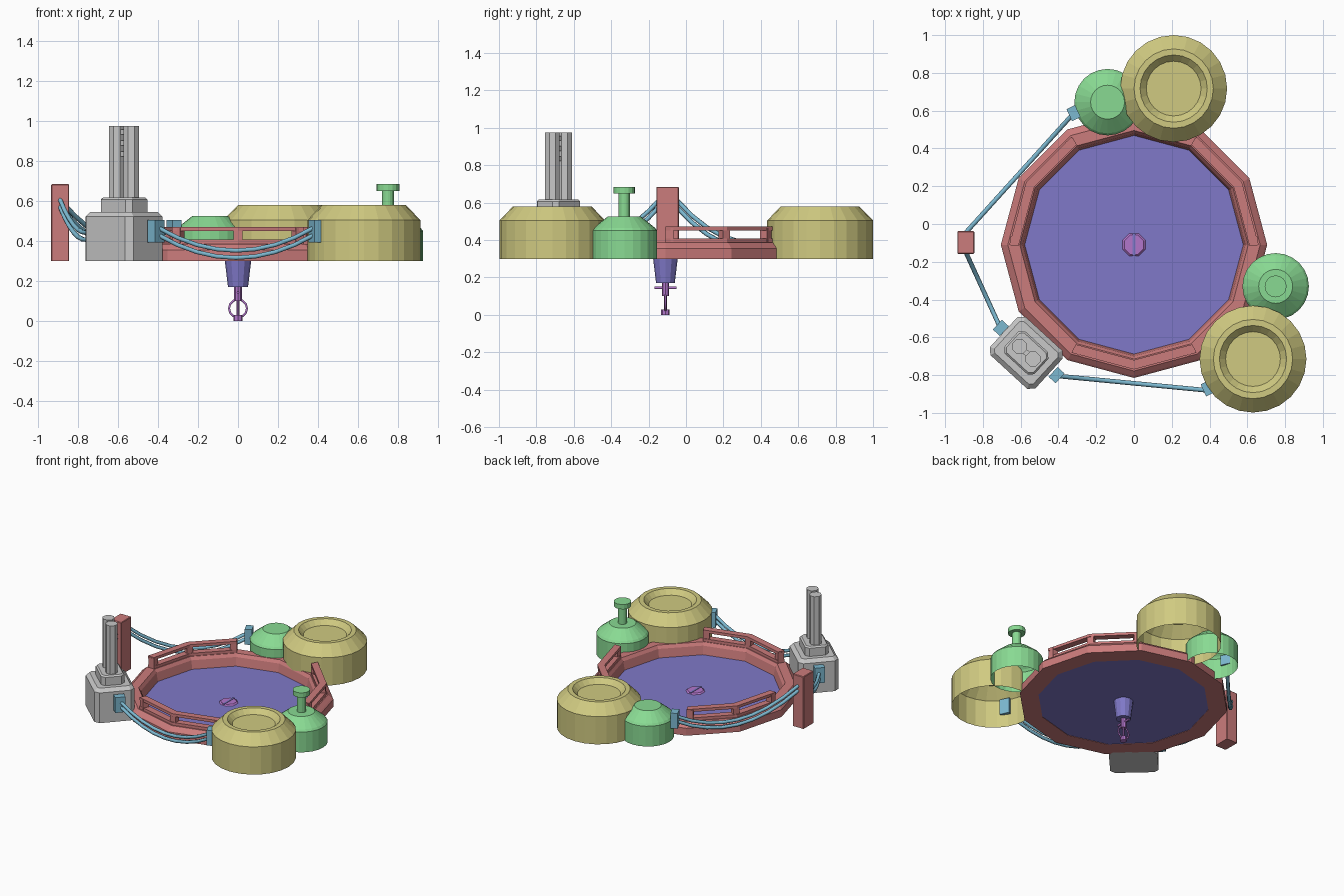
import bpy, bmesh, math
from mathutils import Matrix, Vector

if "Cube" in bpy.data.objects:
    bpy.data.objects.remove(bpy.data.objects["Cube"])

CX, CY = 0.0, -0.11   # centre of the dish


def mat(name, rgb):
    m = bpy.data.materials.new(name)
    m.diffuse_color = (*rgb, 1)
    m.use_nodes = True
    m.node_tree.nodes["Principled BSDF"].inputs["Base Color"].default_value = m.diffuse_color
    return m


RED = mat("coral_red", (0.60, 0.20, 0.20))
VIOLET = mat("violet", (0.215, 0.19, 0.58))
YELLOW = mat("straw_yellow", (0.63, 0.59, 0.22))
GREEN = mat("leaf_green", (0.25, 0.70, 0.29))
BLUE = mat("cable_blue", (0.20, 0.48, 0.63))
GREY = mat("light_grey", (0.58, 0.58, 0.58))
PINK = mat("orchid", (0.45, 0.18, 0.60))


def finish(name, bm, material, loc=(0, 0, 0), rot=0.0):
    bmesh.ops.recalc_face_normals(bm, faces=bm.faces)
    me = bpy.data.meshes.new(name)
    bm.to_mesh(me)
    bm.free()
    me.materials.append(material)
    ob = bpy.data.objects.new(name, me)
    ob.location = loc
    ob.rotation_euler.z = math.radians(rot)
    bpy.context.collection.objects.link(ob)
    return ob


def lathe(name, profile, n, material, loc, start=0, closed=False, arc=None):
    """Spin (radius, z) points; arc = number of steps for a partial sweep."""
    bm = bmesh.new()
    steps = n if arc is None else arc + 1
    rows = []
    for i in range(steps):
        a = math.radians(start) + 2 * math.pi * i / n
        rows.append([bm.verts.new((r * math.cos(a), r * math.sin(a), z)) for r, z in profile])
    m = len(profile)
    for i in range(steps if arc is None else arc):
        p, q = rows[i], rows[(i + 1) % steps]
        for j in range(m if closed else m - 1):
            k = (j + 1) % m
            bm.faces.new((p[j], q[j], q[k], p[k]))
    if arc is not None:
        bm.faces.new(rows[0])
        bm.faces.new(rows[-1])
    bmesh.ops.remove_doubles(bm, verts=bm.verts, dist=1e-5)
    return finish(name, bm, material, loc)


def box(name, size, loc, material, rot=0.0, corner=0.0, top=0.0):
    """Box with optional chamfers on its upright corners and top rim."""
    bm = bmesh.new()
    bmesh.ops.create_cube(bm, size=1, matrix=Matrix.Diagonal((*size, 1)))
    if corner:
        up = [e for e in bm.edges if abs(e.verts[0].co.z - e.verts[1].co.z) > 1e-4]
        bmesh.ops.bevel(bm, geom=up, offset=corner, segments=1, affect='EDGES')
    if top:
        rim = [e for e in bm.edges if all(v.co.z > size[2] / 2 - 1e-4 for v in e.verts)]
        bmesh.ops.bevel(bm, geom=rim, offset=top, segments=1, affect='EDGES')
    return finish(name, bm, material, loc, rot)


def tube(name, pts, radius, material, cyclic=False):
    cu = bpy.data.curves.new(name, 'CURVE')
    cu.dimensions = '3D'
    cu.bevel_depth = radius
    cu.bevel_resolution = 1
    cu.use_fill_caps = True
    sp = cu.splines.new('POLY')
    sp.points.add(len(pts) - 1)
    for p, co in zip(sp.points, pts):
        p.co = (*co, 1)
    sp.use_cyclic_u = cyclic
    cu.materials.append(material)
    ob = bpy.data.objects.new(name, cu)
    bpy.context.collection.objects.link(ob)
    return ob


# Dish floor and twelve-sided rim
C = (CX, CY, 0)
lathe("dish_floor", [(0, 0.303), (0.585, 0.303)], 12, VIOLET, C)
lathe("dish_rim", [(0.578, 0.30), (0.705, 0.30), (0.705, 0.355), (0.695, 0.365),
                   (0.668, 0.387), (0.605, 0.387), (0.59, 0.365)], 12, RED, C, closed=True)

# Guard rails: three spans of two sides each, with open windows
for s in (0, 120, 240):
    for part, z0, z1 in (("lower_rail", 0.385, 0.408), ("upper_rail", 0.452, 0.472)):
        lathe(part, [(0.61, z0), (0.66, z0), (0.66, z1), (0.61, z1)], 12, RED, C,
              start=s, closed=True, arc=2)
    for a, shift in ((s, 0.02), (s + 30, 0), (s + 60, -0.02)):
        t = math.radians(a)
        x = CX + 0.631 * math.cos(t) - shift * math.sin(t)
        y = CY + 0.631 * math.sin(t) + shift * math.cos(t)
        box("rail_post", (0.044, 0.045, 0.075), (x, y, 0.428), RED, a)

# Spout under the dish with the hanging fitting
lathe("spout", [(0.066, 0.303), (0.05, 0.17), (0, 0.17)], 12, VIOLET, C)
lathe("spout_cap", [(0, 0.313), (0.055, 0.313), (0.065, 0.304)], 8, PINK, C, start=22.5)
box("cap_slot", (0.014, 0.12, 0.006), (CX, CY, 0.313), VIOLET)
lathe("hanger_shaft", [(0, 0.17), (0.019, 0.17), (0.019, 0.10), (0, 0.10)], 8, PINK, C)
lathe("hanger_rod", [(0.008, 0.11), (0.008, 0.02)], 8, PINK, C)
lathe("hanger_foot", [(0, 0.03), (0.023, 0.03), (0.023, 0), (0, 0)], 8, PINK, C)
tube("hanger_pin", [(CX, CY - 0.058, 0.145), (CX, CY + 0.058, 0.145)], 0.007, PINK)
tube("hanger_loop", [(CX + 0.045 * math.cos(i * math.pi / 6), CY,
                      0.064 + 0.045 * math.sin(i * math.pi / 6)) for i in range(12)],
     0.006, PINK, True)

# Large drums with recessed tops, open below
for x, y in ((0.63, -0.715), (0.21, 0.717)):
    lathe("large_drum", [(0.283, 0.30), (0.283, 0.505), (0.21, 0.58), (0.178, 0.58),
                         (0.145, 0.545), (0, 0.545)], 24, YELLOW, (x, y, 0))

# Small domed drums, open below
for x, y in ((0.75, -0.33), (-0.14, 0.645)):
    lathe("small_drum", [(0.176, 0.30), (0.176, 0.45), (0.165, 0.465), (0.09, 0.525),
                         (0, 0.525)], 24, GREEN, (x, y, 0))
lathe("plunger", [(0.03, 0.52), (0.03, 0.65), (0.058, 0.65), (0.058, 0.685), (0, 0.685)],
      16, GREEN, (0.75, -0.33, 0))

# Stepped pedestal with twin columns
PX, PY, ROT = -0.57, -0.682, -42.5
box("pedestal_base", (0.325, 0.275, 0.247), (PX, PY, 0.4235), GREY, ROT, 0.03, 0.024)
box("pedestal_step", (0.215, 0.16, 0.075), (PX, PY, 0.58), GREY, ROT, 0.025, 0.01)
du = Vector((math.cos(math.radians(ROT)), math.sin(math.radians(ROT))))
for k in (-1, 1):
    p = Vector((PX, PY)) + du * 0.048 * k
    lathe("column", [(0.042, 0.61), (0.042, 0.975), (0, 0.975)], 8, GREY,
          (p.x, p.y, 0), start=22.5)
for z in (0.835, 0.89, 0.945):
    box("column_rung", (0.05, 0.03, 0.025), (PX, PY, z), GREY, ROT)

# Standing post
box("cable_post", (0.09, 0.12, 0.385), (-0.89, -0.098, 0.4925), RED, 0, 0.004, 0.004)

# Cable sockets
for x, y, r in ((-0.705, -0.55, -42.5), (-0.41, -0.80, -42.5),
                (0.39, -0.87, 25), (-0.32, 0.587, 25)):
    box("cable_socket", (0.05, 0.07, 0.113), (x, y, 0.45), BLUE, r)


# Sagging cable pairs
def cable(a, b, sag):
    a, b = Vector(a), Vector(b)
    for dz in (-0.018, 0.018):
        pts = []
        for i in range(9):
            t = i / 8
            p = a.lerp(b, t)
            p.z += dz - sag * 4 * t * (1 - t)
            pts.append(p)
        tube("cable", pts, 0.012, BLUE)


cable((-0.40, -0.805, 0.45), (0.38, -0.88, 0.45), 0.115)
cable((-0.89, -0.15, 0.59), (-0.71, -0.545, 0.45), 0.08)
cable((-0.89, -0.045, 0.59), (-0.325, 0.58, 0.45), 0.14)
